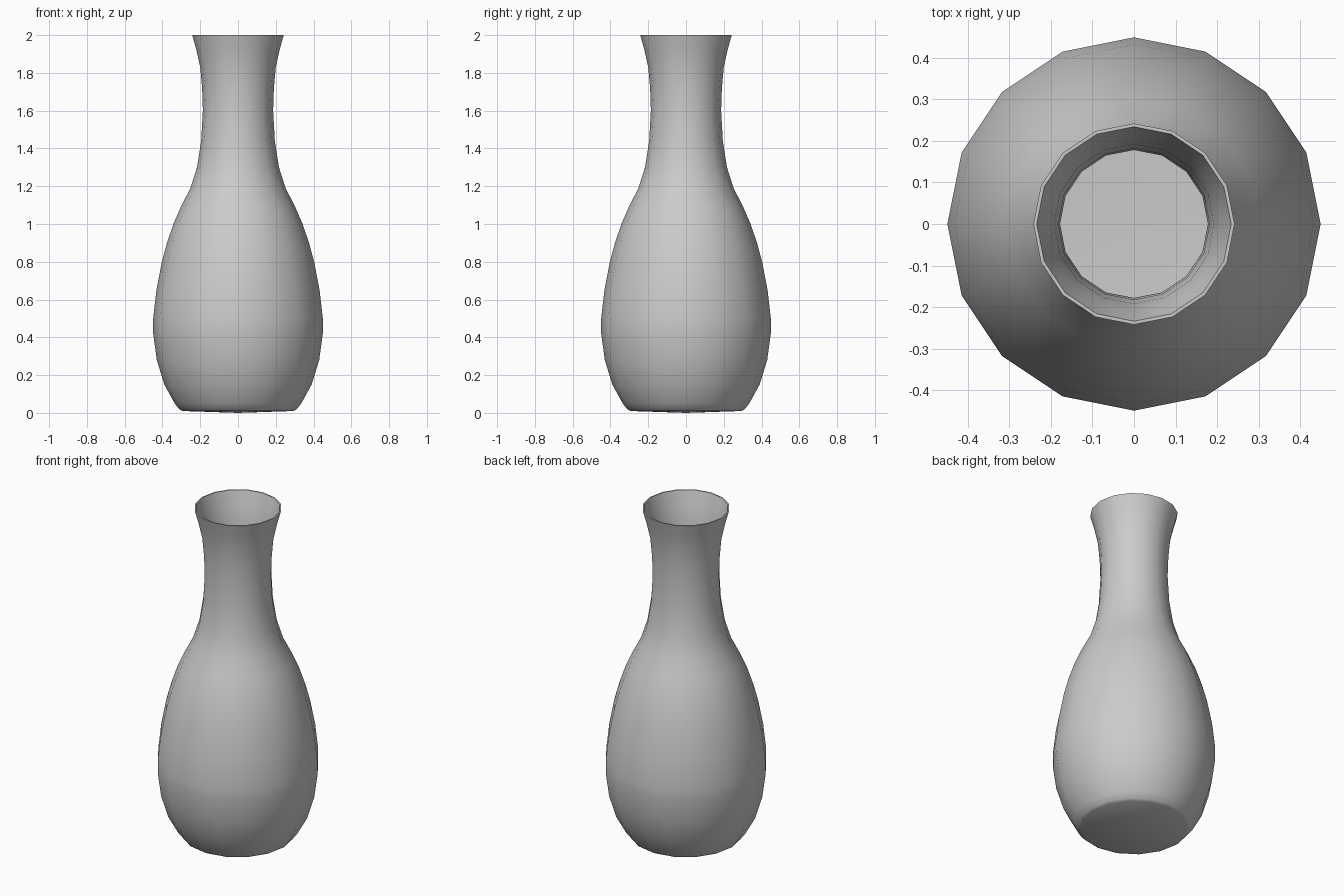
import bpy, bmesh, math

if "Cube" in bpy.data.objects:
    bpy.data.objects.remove(bpy.data.objects["Cube"])

SIDES = 16
WALL = 0.008

# Outer silhouette (radius, height), from foot to lip
outer = [(0.295, 0.01), (0.31, 0.018), (0.335, 0.05), (0.39, 0.15), (0.43, 0.28),
         (0.449, 0.42), (0.449, 0.50), (0.432, 0.65), (0.403, 0.80), (0.376, 0.90),
         (0.342, 1.00), (0.303, 1.09), (0.252, 1.19), (0.217, 1.30), (0.195, 1.44),
         (0.186, 1.60), (0.19, 1.72), (0.20, 1.83), (0.22, 1.92), (0.242, 2.0)]
# Inner wall follows the outer one, down to a shallow dished floor
inner = [(r - WALL, max(z, 0.02)) for r, z in reversed(outer[1:])]
profile = outer + inner


def lathe(name, points, bottom_z, floor_z):
    bm = bmesh.new()
    rings = []
    for r, z in points:
        rings.append([bm.verts.new((r * math.cos(2 * math.pi * i / SIDES),
                                    r * math.sin(2 * math.pi * i / SIDES), z))
                      for i in range(SIDES)])
    bottom = bm.verts.new((0, 0, bottom_z))
    floor = bm.verts.new((0, 0, floor_z))
    for i in range(SIDES):
        j = (i + 1) % SIDES
        for a, b in zip(rings, rings[1:]):
            bm.faces.new((a[i], a[j], b[j], b[i]))
        bm.faces.new((bottom, rings[0][j], rings[0][i]))
        bm.faces.new((floor, rings[-1][i], rings[-1][j]))
    bmesh.ops.recalc_face_normals(bm, faces=bm.faces)
    mesh = bpy.data.meshes.new(name)
    bm.to_mesh(mesh)
    bm.free()
    obj = bpy.data.objects.new(name, mesh)
    bpy.context.collection.objects.link(obj)
    return obj


# Hollow vase body with thin wall
vase = lathe("vase", profile, 0.0, 0.008)
bpy.context.view_layer.objects.active = vase
vase.select_set(True)
bpy.ops.object.shade_smooth_by_angle(angle=math.radians(35))
